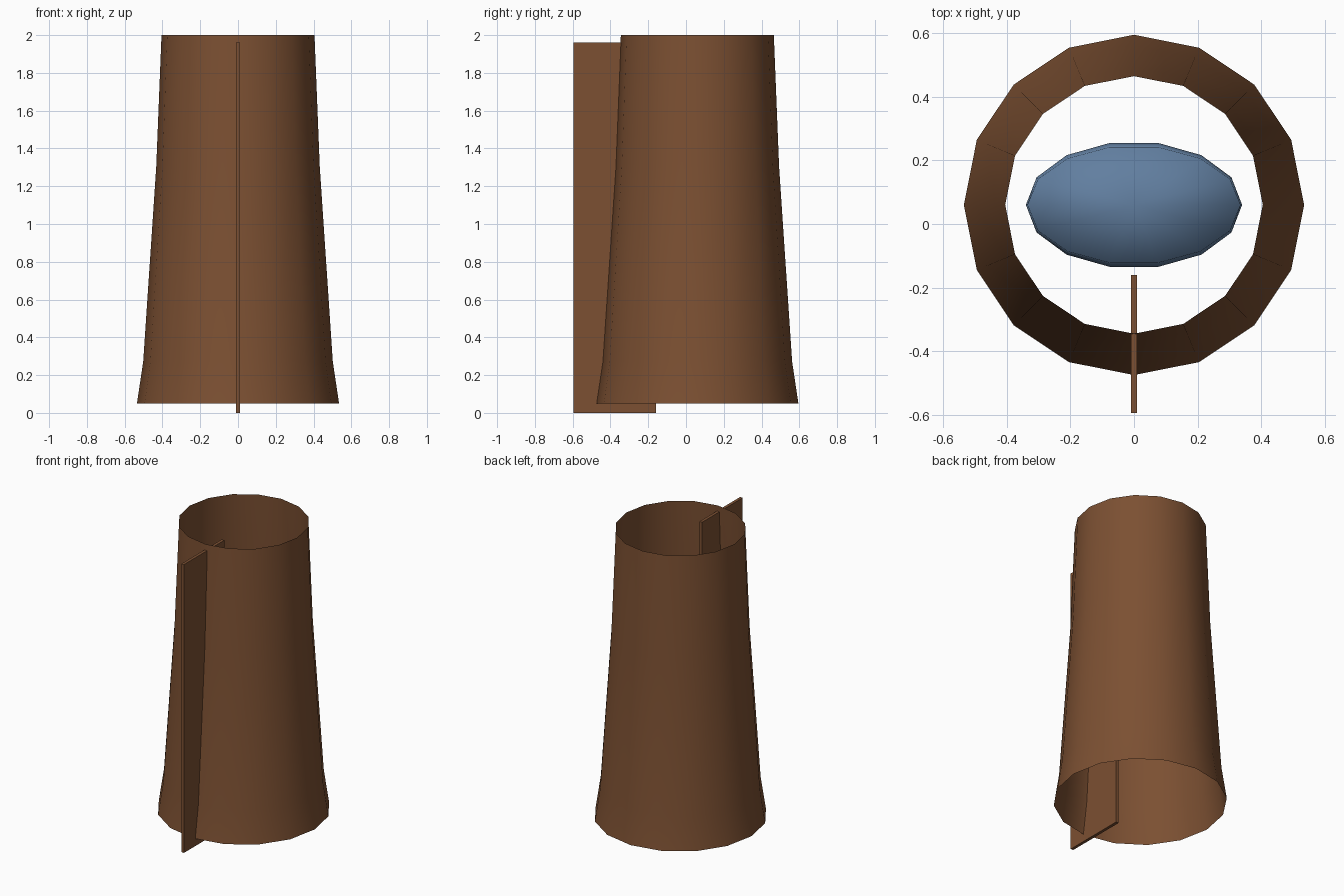
import bpy, bmesh, math

if "Cube" in bpy.data.objects:
    bpy.data.objects.remove(bpy.data.objects["Cube"])

CY = 0.06  # shared axis of the sleeve and the body


def material(name, rgb):
    m = bpy.data.materials.new(name)
    m.diffuse_color = (*rgb, 1)
    m.use_nodes = True
    m.node_tree.nodes["Principled BSDF"].inputs["Base Color"].default_value = m.diffuse_color
    return m


def loft(name, rings, sides, start, mat, caps):
    """Join elliptical rings given as (z, x radius, y radius)."""
    bm = bmesh.new()
    loops = []
    for z, rx, ry in rings:
        angles = [start + 2 * math.pi * i / sides for i in range(sides)]
        loops.append([bm.verts.new((rx * math.cos(a), CY + ry * math.sin(a), z)) for a in angles])
    for low, high in zip(loops, loops[1:]):
        for i in range(sides):
            j = (i + 1) % sides
            bm.faces.new((low[i], low[j], high[j], high[i]))
    if caps:
        for loop, z in ((loops[0][::-1], rings[0][0]), (loops[-1], rings[-1][0])):
            centre = bm.verts.new((0, CY, z))
            for i in range(sides):
                bm.faces.new((loop[i], loop[(i + 1) % sides], centre))
    for f in bm.faces:
        f.smooth = True
    mesh = bpy.data.meshes.new(name)
    bm.to_mesh(mesh)
    bm.free()
    mesh.materials.append(mat)
    ob = bpy.data.objects.new(name, mesh)
    bpy.context.collection.objects.link(ob)
    return ob


brown = material("brown", (0.2, 0.08, 0.032))
blue = material("blue", (0.12, 0.21, 0.35))

# Open flared sleeve
loft("outer_sleeve",
     [(0.05, 0.535, 0.535), (0.27, 0.502, 0.502), (1.3, 0.433, 0.433), (2.0, 0.405, 0.405)],
     16, 0, brown, False)

# Oval body hidden inside the sleeve
loft("inner_body",
     [(0.7, 0.28, 0.165), (1.1, 0.31, 0.18), (1.48, 0.34, 0.2), (1.6, 0.335, 0.187)],
     14, 0, blue, True)

# Thin upright panel through the front wall
bpy.ops.mesh.primitive_cube_add(size=1, location=(0, -0.3775, 0.98))
panel = bpy.context.object
panel.name = "front_panel"
panel.scale = (0.02, 0.435, 1.96)
bpy.ops.object.transform_apply(location=False, rotation=False, scale=True)
panel.data.materials.append(brown)
